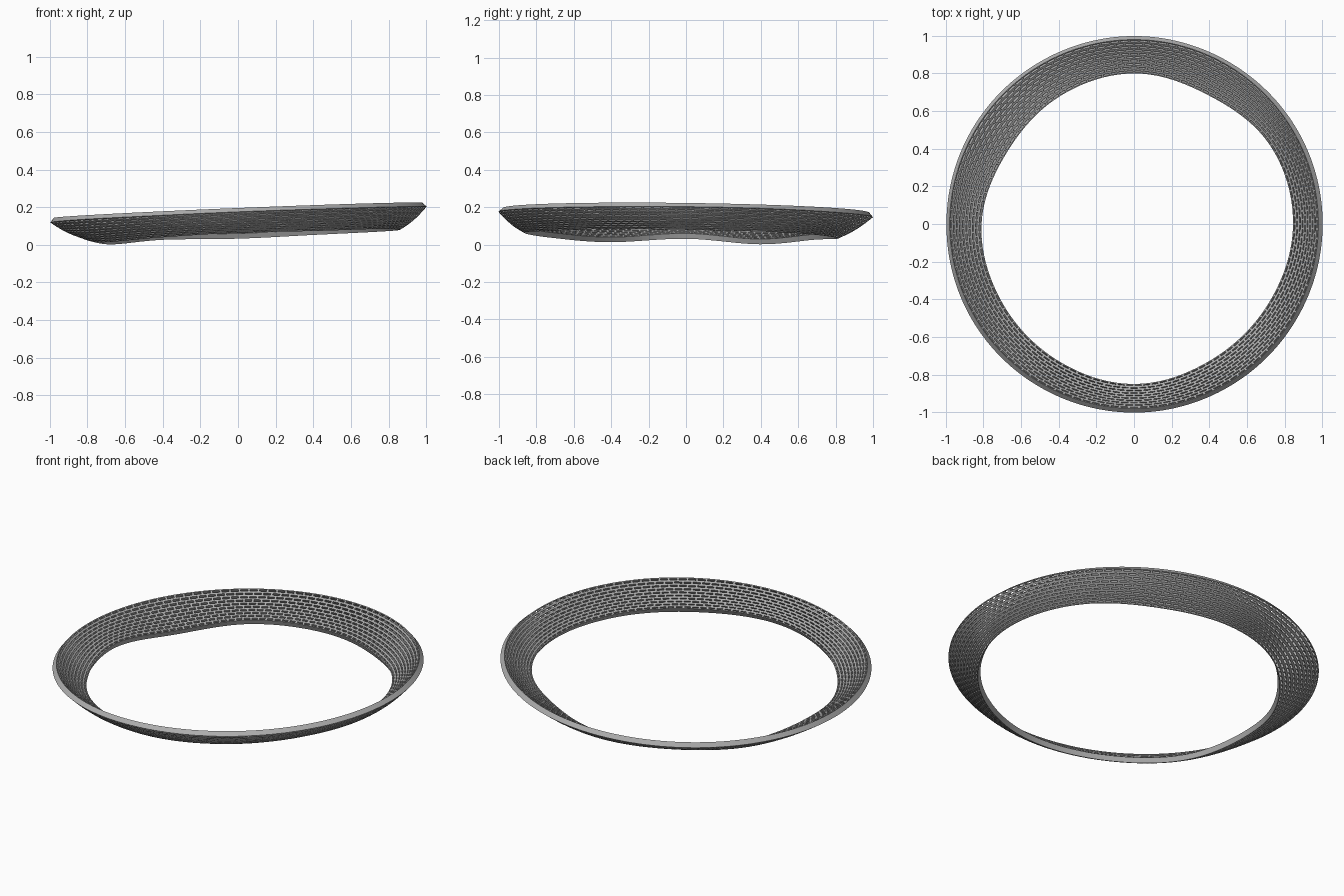
import bpy, bmesh, math

cube = bpy.data.objects.get("Cube")
if cube:
    bpy.data.objects.remove(cube, do_unlink=True)

ROWS, CELLS, THICK = 10, 120, 0.03
# Lower edge radius and height, every 30 degrees counter-clockwise from +x
EDGE_R = [.845, .835, .79, .80, .785, .775, .81, .815, .83, .85, .83, .83]
EDGE_Z = [.08, .07, .055, .035, .03, .005, .035, .015, .04, .065, .075, .085]


def smooth_loop(values, angle):
    """Periodic Catmull-Rom interpolation."""
    n = len(values)
    u = angle / math.tau * n
    i, t = math.floor(u), u - math.floor(u)
    a, b, c, d = (values[(i + k) % n] for k in (-1, 0, 1, 2))
    return b + .5 * t * (c - a + t * (2*a - 5*b + 4*c - d + t * (3*(b - c) + d - a)))


def band_point(angle, s):
    """Point on the upper surface: s = 0 at the lower edge, 1 at the rim."""
    r0, z0 = smooth_loop(EDGE_R, angle), smooth_loop(EDGE_Z, angle) + .025
    r1, z1 = .98, .183 + .04 * math.cos(angle) - .0125 * math.sin(angle)
    bulge = .008 * math.sin(math.pi * s)
    r = r0 + (r1 - r0) * s + bulge * .5
    z = z0 + (z1 - z0) * s - bulge
    return (r * math.cos(angle), r * math.sin(angle), z)


# Steel colour
steel = bpy.data.materials.new("steel grey")
steel.use_nodes = True
grey = (.42, .42, .42, 1)
steel.diffuse_color = grey
steel.node_tree.nodes["Principled BSDF"].inputs["Base Color"].default_value = grey

# Band of staggered six-point cells
bm = bmesh.new()
half = CELLS * 2
grid = [[bm.verts.new(band_point(math.tau * j / half, i / ROWS)) for j in range(half)]
        for i in range(ROWS + 1)]
for i in range(ROWS):
    for c in range(CELLS):
        cols = [(2 * c + i % 2 + k) % half for k in range(3)]
        bm.faces.new([grid[i + 1][j] for j in cols] + [grid[i][j] for j in reversed(cols)])
bm.normal_update()
if sum(f.normal.z for f in bm.faces) < 0:
    bmesh.ops.reverse_faces(bm, faces=bm.faces[:])

# Open a slit in every cell
cells = bm.faces[:]
bmesh.ops.inset_individual(bm, faces=cells, thickness=.0055, use_even_offset=True)
bmesh.ops.delete(bm, geom=cells, context='FACES')

mesh = bpy.data.meshes.new("woven_band")
bm.to_mesh(mesh)
bm.free()
mesh.materials.append(steel)
band = bpy.data.objects.new("woven_band", mesh)
bpy.context.collection.objects.link(band)

# Give the mesh its depth
solid = band.modifiers.new("depth", 'SOLIDIFY')
solid.thickness = THICK
solid.offset = -1
